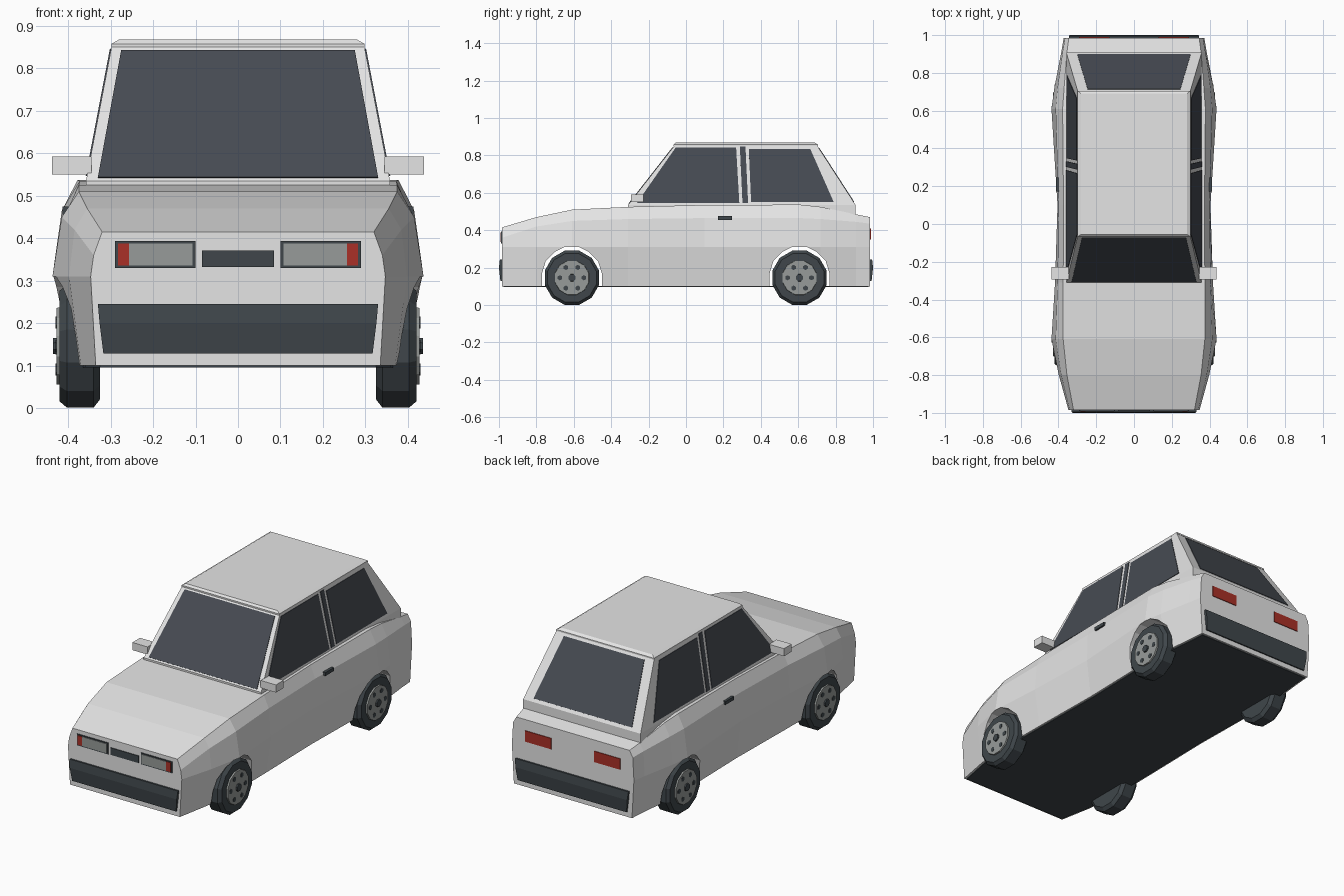
import bpy, bmesh, math
from mathutils import Vector

cube = bpy.data.objects.get("Cube")
if cube:
    bpy.data.objects.remove(cube, do_unlink=True)


def material(name, r, g, b):
    m = bpy.data.materials.new(name)
    m.use_nodes = True
    m.diffuse_color = (r, g, b, 1)
    m.node_tree.nodes["Principled BSDF"].inputs["Base Color"].default_value = (r, g, b, 1)
    return m


PAINT = material("silver paint", 0.78, 0.78, 0.78)
GLASS = material("dark glass", 0.062, 0.07, 0.085)
RUBBER = material("black rubber", 0.05, 0.062, 0.07)
GREY = material("lamp grey", 0.31, 0.33, 0.32)
RED = material("lamp red", 0.40, 0.03, 0.02)


def finish(name, bm, mat):
    bmesh.ops.recalc_face_normals(bm, faces=bm.faces)
    me = bpy.data.meshes.new(name)
    bm.to_mesh(me)
    bm.free()
    me.materials.append(mat)
    ob = bpy.data.objects.new(name, me)
    bpy.context.collection.objects.link(ob)
    return ob


def loft(name, rings, mat):
    """Skin a list of equal-length closed rings and cap both ends."""
    bm = bmesh.new()
    vs = [[bm.verts.new(p) for p in ring] for ring in rings]
    n = len(vs[0])
    for a, b in zip(vs, vs[1:]):
        for i in range(n):
            j = (i + 1) % n
            bm.faces.new((a[i], a[j], b[j], b[i]))
    bm.faces.new(vs[0])
    bm.faces.new(vs[-1])
    return finish(name, bm, mat)


def rect(x, y0, y1, z):
    return [(-x, y0, z), (x, y0, z), (x, y1, z), (-x, y1, z)]


def box(name, x, y, z, mat):
    return loft(name, [[(x[0], y[0], h), (x[1], y[0], h), (x[1], y[1], h), (x[0], y[1], h)] for h in z], mat)


def panel(name, corners, mat, t=0.003):
    """Thin plate lying on a surface."""
    c = [Vector(p) for p in corners]
    n = (c[1] - c[0]).cross(c[2] - c[0]).normalized() * t
    return loft(name, [[p - n for p in c], [p + n for p in c]], mat)


# Lower body: y, sill half-width, waist half-width, shoulder half-width and z, deck half-width and z
SECTIONS = [
    (-0.985, 0.335, 0.347, 0.34, 0.36, 0.32, 0.415),
    (-0.80, 0.37, 0.398, 0.385, 0.42, 0.355, 0.47),
    (-0.61, 0.39, 0.437, 0.415, 0.45, 0.375, 0.51),
    (-0.31, 0.387, 0.418, 0.405, 0.46, 0.375, 0.525),
    (0.10, 0.38, 0.405, 0.40, 0.465, 0.373, 0.535),
    (0.61, 0.39, 0.437, 0.415, 0.465, 0.378, 0.537),
    (0.72, 0.385, 0.422, 0.405, 0.46, 0.37, 0.525),
    (0.91, 0.365, 0.385, 0.378, 0.445, 0.355, 0.485),
    (0.985, 0.36, 0.372, 0.365, 0.435, 0.345, 0.47),
]
rings = []
for y, wb, wm, ws, zs, wt, zt in SECTIONS:
    half = [(wb, y, 0.1), (wm, y, 0.31), (ws, y, zs), (wt, y, zt)]
    rings.append(half + [(-px, py, pz) for px, py, pz in reversed(half)])
body = loft("body", rings, PAINT)

# Wheel arches cut through the body
WHEEL_Y = (-0.61, 0.607)
ARCH = [(0.16, 0.0), (0.16, 0.17), (0.14, 0.235), (0.09, 0.285), (0.04, 0.31)]
ARCH += [(-a, b) for a, b in reversed(ARCH)]
for wy in WHEEL_Y:
    cutter = loft("arch_cutter", [[(x, wy + a, b) for a, b in ARCH] for x in (-0.6, 0.6)], PAINT)
    mod = body.modifiers.new("arch", "BOOLEAN")
    mod.operation = "DIFFERENCE"
    mod.solver = "EXACT"
    mod.object = cutter
    bpy.context.view_layer.objects.active = body
    bpy.ops.object.modifier_apply(modifier=mod.name)
    bpy.data.objects.remove(cutter, do_unlink=True)

# Dark floor following the sill outline
outline = [(s[1] - 0.01, s[0] * 0.99) for s in SECTIONS]
outline += [(-x, y) for x, y in reversed(outline)]
loft("floor", [[(x, y, z) for x, y in outline] for z in (0.096, 0.102)], RUBBER)

# Cabin and roof
BELT, TOP = 0.535, 0.855
loft("cabin", [rect(0.358, -0.31, 0.907, 0.46), rect(0.358, -0.31, 0.907, BELT),
               rect(0.297, -0.06, 0.70, TOP)], PAINT)
loft("roof", [rect(0.298, -0.066, 0.705, 0.85), rect(0.298, -0.066, 0.705, 0.858),
              rect(0.28, -0.055, 0.69, 0.868)], PAINT)


def slope(a, b, z):
    return a + (b - a) * (z - BELT) / (TOP - BELT)


def end_window(name, y0, y1, low, high):
    (xa, za), (xb, zb) = low, high
    ya, yb = slope(y0, y1, za), slope(y0, y1, zb)
    panel(name, [(-xa, ya, za), (xa, ya, za), (xb, yb, zb), (-xb, yb, zb)], GLASS)


end_window("windshield", -0.31, -0.06, (0.33, 0.542), (0.275, 0.842))
end_window("rear_window", 0.907, 0.70, (0.30, 0.55), (0.245, 0.838))

# Side glass, drawn in y and z
SIDE_GLASS = {
    "front_window": [(-0.262, 0.546), (0.285, 0.546), (0.268, 0.842), (-0.055, 0.842)],
    "pillar_strip": [(0.302, 0.546), (0.332, 0.546), (0.318, 0.846), (0.288, 0.846)],
    "rear_side_window": [(0.348, 0.55), (0.79, 0.55), (0.665, 0.833), (0.336, 0.833)],
}
for side, s in (("left", 1), ("right", -1)):
    for name, pts in SIDE_GLASS.items():
        panel(f"{side}_{name}", [(s * slope(0.358, 0.297, z), y, z) for y, z in pts], GLASS)
    # Mirror and door handle
    box(f"{side}_mirror", (s * 0.345, s * 0.438), (-0.295, -0.228), (0.55, 0.592), PAINT)
    box(f"{side}_handle", (s * 0.39, s * 0.413), (0.172, 0.245), (0.456, 0.475), RUBBER)

    # Headlight: dark frame, grey lens, red indicator
    def plate(name, x0, x1, z0, z1, y, mat):
        panel(f"{side}_{name}", [(s * x0, y, z0), (s * x1, y, z0), (s * x1, y, z1), (s * x0, y, z1)], mat)
    plate("headlight_frame", 0.10, 0.29, 0.33, 0.393, -0.986, RUBBER)
    plate("headlight_lens", 0.107, 0.257, 0.336, 0.387, -0.989, GREY)
    plate("indicator", 0.257, 0.283, 0.336, 0.387, -0.989, RED)
    plate("tail_light", 0.13, 0.29, 0.35, 0.41, 0.986, RED)

panel("grille", [(-0.085, -0.986, 0.332), (0.085, -0.986, 0.332),
                 (0.085, -0.986, 0.371), (-0.085, -0.986, 0.371)], RUBBER)

# Bumpers, narrower at the lower edge
for name, s, w in (("front_bumper", -1, 0.33), ("rear_bumper", 1, 0.345)):
    loft(name, [rect(w - 0.013, s * 0.97, s * 0.992, 0.128), rect(w - 0.004, s * 0.97, s, 0.20),
                rect(w, s * 0.97, s * 0.995, 0.245)], RUBBER)


# Wheels: lathed profile of x and radius, plus hub details
def disc(name, centre, profile, sides, mat, s):
    cy, cz = centre
    turns = [2 * math.pi * (i + 0.5) / sides for i in range(sides)]
    return loft(name, [[(s * x, cy + r * math.cos(t), cz + r * math.sin(t)) for t in turns]
                       for x, r in profile], mat)


AXLE = 0.146
for end, wy in zip(("front", "rear"), WHEEL_Y):
    for side, s in (("left", 1), ("right", -1)):
        tag = f"{end}_{side}"
        disc(f"{tag}_tyre", (wy, AXLE),
             [(0.325, 0.13), (0.34, 0.15), (0.403, 0.15), (0.42, 0.135), (0.42, 0.10)], 12, RUBBER, s)
        disc(f"{tag}_rim", (wy, AXLE), [(0.40, 0.097), (0.428, 0.093)], 12, GREY, s)
        disc(f"{tag}_hub_cap", (wy, AXLE), [(0.42, 0.022), (0.436, 0.02)], 8, RUBBER, s)
        for k in range(6):
            t = k * math.pi / 3
            spot = (wy + 0.064 * math.cos(t), AXLE + 0.064 * math.sin(t))
            disc(f"{tag}_rim_hole_{k + 1}", spot, [(0.425, 0.014), (0.43, 0.014)], 6, RUBBER, s)
